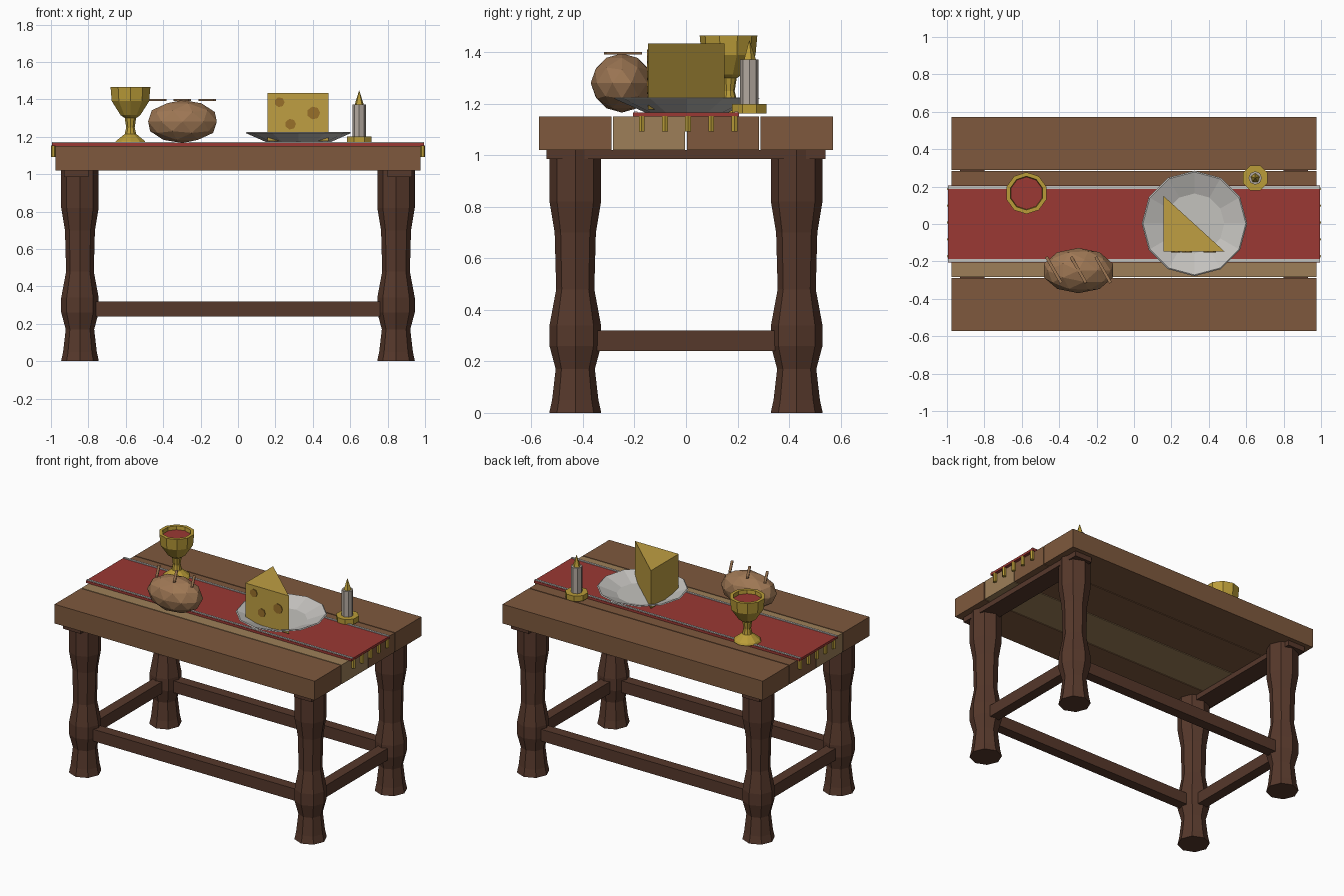
import bpy, bmesh
from math import pi, cos, sin, atan2
from mathutils import Matrix

if "Cube" in bpy.data.objects:
    bpy.data.objects.remove(bpy.data.objects["Cube"], do_unlink=True)


def linear(c):
    c /= 255
    return c / 12.92 if c <= 0.04045 else ((c + 0.055) / 1.055) ** 2.4


def material(name, r, g, b):
    m = bpy.data.materials.new(name)
    m.use_nodes = True
    col = (linear(r), linear(g), linear(b), 1)
    m.diffuse_color = col
    m.node_tree.nodes["Principled BSDF"].inputs["Base Color"].default_value = col
    return m


DARK = material("dark_wood", 86, 56, 43)
PLANK = material("plank_wood", 126, 89, 61)
PALE = material("pale_wood", 157, 127, 88)
RED = material("red_cloth", 155, 56, 51)
GOLD = material("gold", 186, 156, 56)
CHEESE = material("cheese_yellow", 191, 159, 66)
HOLE = material("cheese_hole", 152, 112, 42)
CRUST = material("bread_crust", 158, 119, 84)
CHINA = material("light_grey", 196, 194, 190)
WAX = material("candle_wax", 180, 170, 160)


def finish(name, bm, mat):
    bmesh.ops.recalc_face_normals(bm, faces=bm.faces[:])
    me = bpy.data.meshes.new(name)
    bm.to_mesh(me)
    bm.free()
    me.materials.append(mat)
    ob = bpy.data.objects.new(name, me)
    bpy.context.collection.objects.link(ob)
    return ob


def box(name, center, size, mat, turn=0):
    bm = bmesh.new()
    bmesh.ops.create_cube(bm, size=1, matrix=Matrix.Diagonal((*size, 1)))
    ob = finish(name, bm, mat)
    ob.location = center
    ob.rotation_euler.z = turn
    return ob


def lathe(name, x, y, profile, sides, mat, phase=0):
    """Turn (radius, height) pairs around a vertical axis and cap both ends."""
    bm = bmesh.new()
    rings = []
    for r, z in profile:
        angles = [phase + 2 * pi * i / sides for i in range(sides)]
        rings.append([bm.verts.new((r * cos(a), r * sin(a), z)) for a in angles])
    for low, high in zip(rings, rings[1:]):
        for i in range(sides):
            j = (i + 1) % sides
            bm.faces.new((low[i], low[j], high[j], high[i]))
    bm.faces.new(rings[0][::-1])
    bm.faces.new(rings[-1])
    ob = finish(name, bm, mat)
    ob.location = (x, y, 0)
    return ob


# Table top of four separate planks
for i, mat in enumerate((PLANK, PALE, PLANK, PLANK)):
    box(f"plank_{i + 1}", (0, (i - 1.5) * 0.287, 1.085), (1.95, 0.281, 0.13), mat)

# Turned legs, cleats under the top and stretchers between the legs
LEG_X, LEG_Y = 0.845, 0.43
leg_profile = [(0.101, 0), (0.09, 0.05), (0.076, 0.17), (0.1, 0.26), (0.1, 0.34),
               (0.074, 0.48), (0.08, 0.7), (0.1, 0.82), (0.1, 1.02)]
for sx, side in ((1, "left"), (-1, "right")):
    for sy, end in ((-1, "front"), (1, "back")):
        lathe(f"{end}_{side}_leg", sx * LEG_X, sy * LEG_Y, leg_profile, 8, DARK)
    box(f"{side}_cleat", (sx * 0.865, 0, 1.003), (0.13, 1.085, 0.036), DARK)
    box(f"{side}_stretcher", (sx * LEG_X, 0, 0.28), (0.07, 0.69, 0.08), DARK)
for sy, end in ((-1, "front"), (1, "back")):
    box(f"{end}_stretcher", (0, sy * LEG_Y, 0.28), (1.52, 0.07, 0.08), DARK)

# Cloth runner with edge trims and tassels
box("runner", (0, 0, 1.158), (1.99, 0.41, 0.016), RED)
for sy, end in ((-1, "front"), (1, "back")):
    box(f"{end}_runner_trim", (0, sy * 0.195, 1.168), (1.99, 0.014, 0.006), CHINA)
for sx, side in ((1, "left"), (-1, "right")):
    for i in range(5):
        lathe(f"{side}_tassel_{i + 1}", sx * 0.987, 0.008 + 0.09 * (i - 2),
              [(0.013, 1.092), (0.013, 1.152)], 6, GOLD)

# Goblet filled with wine
lathe("goblet", -0.575, 0.165,
      [(0.087, 1.166), (0.08, 1.178), (0.032, 1.215), (0.024, 1.25), (0.032, 1.3),
       (0.055, 1.315), (0.105, 1.39), (0.112, 1.465), (0.09, 1.465), (0.086, 1.435)],
      10, GOLD, pi / 10)
lathe("wine", -0.575, 0.165, [(0.085, 1.432), (0.087, 1.441)], 10, RED, pi / 10)

# Bread loaf with scoring strips
bm = bmesh.new()
bmesh.ops.create_icosphere(bm, subdivisions=2, radius=1,
                           matrix=Matrix.Diagonal((0.193, 0.121, 0.115, 1)))
finish("bread_loaf", bm, CRUST).location = (-0.297, -0.249, 1.281)
for i in range(3):
    box(f"bread_score_{i + 1}", (-0.297 + 0.132 * (i - 1), -0.245, 1.396),
        (0.16, 0.016, 0.01), CRUST, atan2(-0.14, 0.08))

# Plate
lathe("plate", 0.323, 0.003,
      [(0.16, 1.166), (0.282, 1.22), (0.275, 1.225), (0.16, 1.18)], 12, CHINA)

# Cheese wedge with round holes on its front
bm = bmesh.new()
base = [bm.verts.new((x, y, 1.178)) for x, y in
        ((0.158, -0.147), (0.484, -0.147), (0.158, 0.15))]
wedge = bmesh.ops.extrude_face_region(bm, geom=[bm.faces.new(base)])
bmesh.ops.translate(bm, vec=(0, 0, 0.257),
                    verts=[v for v in wedge["geom"] if isinstance(v, bmesh.types.BMVert)])
finish("cheese_wedge", bm, CHEESE)
for i, (x, z, r) in enumerate(((0.222, 1.385, 0.027), (0.404, 1.327, 0.035),
                               (0.281, 1.267, 0.029))):
    hole = lathe(f"cheese_hole_{i + 1}", x, -0.147, [(r, -0.003), (r, 0.005)], 7, HOLE)
    hole.location.z = z
    hole.rotation_euler.x = pi / 2

# Candle in its holder
lathe("candle_holder", 0.648, 0.246, [(0.072, 1.163), (0.072, 1.2)], 8, GOLD, pi / 8)
lathe("candle", 0.648, 0.246, [(0.036, 1.2), (0.036, 1.373)], 8, WAX)
lathe("flame", 0.648, 0.246, [(0.025, 1.373), (0.001, 1.446)], 5, GOLD, pi / 2)
